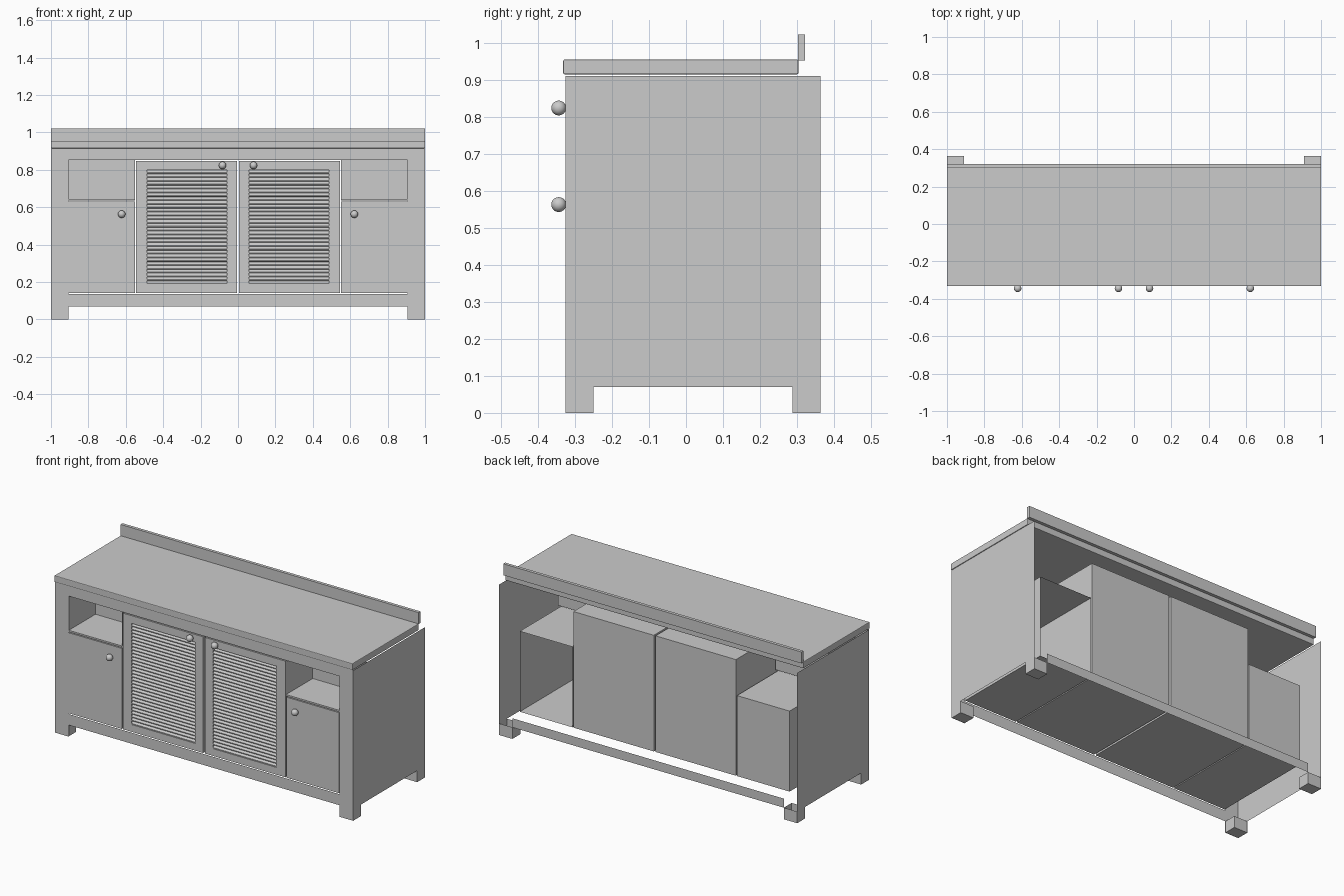
import bpy, bmesh
from mathutils import Vector

if "Cube" in bpy.data.objects:
    bpy.data.objects.remove(bpy.data.objects["Cube"])

FRONT, BACK = -0.325, 0.363


def finish(name, bm):
    me = bpy.data.meshes.new(name)
    bm.to_mesh(me)
    bm.free()
    ob = bpy.data.objects.new(name, me)
    bpy.context.collection.objects.link(ob)
    return ob


def box(name, xs, ys, zs, skip=()):
    """Box from ranges; skip lists outward directions left open."""
    bm = bmesh.new()
    bmesh.ops.create_cube(bm, size=1)
    lo, hi = zip(*(sorted(r) for r in (xs, ys, zs)))
    for v in bm.verts:
        v.co = [hi[i] if v.co[i] > 0 else lo[i] for i in range(3)]
    bm.normal_update()
    gone = [f for f in bm.faces if any(f.normal.dot(Vector(d)) > 0.9 for d in skip)]
    bmesh.ops.delete(bm, geom=gone, context='FACES')
    return finish(name, bm)


def plate(name, polys):
    """Thin sheet made of flat polygons."""
    bm = bmesh.new()
    for p in polys:
        bm.faces.new([bm.verts.new(c) for c in p])
    bmesh.ops.remove_doubles(bm, verts=bm.verts, dist=1e-5)
    return finish(name, bm)


def front_rect(x0, x1, z0, z1, y=FRONT):
    return [(x0, y, z0), (x1, y, z0), (x1, y, z1), (x0, y, z1)]


def louvers(name, x0, x1, z0, z1, n):
    """Row of sloping slats, sawtooth in section."""
    prof = []
    h = (z1 - z0) / n
    for i in range(n):
        z = z0 + i * h
        prof += [(-0.309, z), (-0.323, z + 0.001), (-0.323, z + 0.006)]
    prof.append((-0.309, z1))
    bm = bmesh.new()
    rows = [[bm.verts.new((x, y, z)) for x in (x0, x1)] for y, z in prof]
    for a, b in zip(rows, rows[1:]):
        bm.faces.new((a[0], a[1], b[1], b[0]))
    return finish(name, bm)


# countertop with softened edges, and backsplash
top = box("countertop", (-1, 1), (-0.332, 0.304), (0.915, 0.955))
bev = top.modifiers.new("bevel", 'BEVEL')
bev.width, bev.segments = 0.004, 2
box("backsplash", (-1, 1), (0.303, 0.322), (0.953, 1.022))

# front frame rails
plate("top_rail", [front_rect(-0.907, 0.907, 0.852, 0.915)])
plate("bottom_rail", [front_rect(-0.907, 0.907, 0.07, 0.137)])
plate("back_rail", [front_rect(0.91, -0.91, 0.07, 0.125, BACK)])

for s, side in ((-1, "left"), (1, "right")):
    # side panel cut away between the feet
    yz = [(FRONT, 0), (-0.25, 0), (-0.25, 0.07), (0.288, 0.07), (0.288, 0),
          (BACK, 0), (BACK, 0.911), (FRONT, 0.911)]
    plate(f"{side}_side_panel", [[(s, y, z) for y, z in yz][::s]])

    # front stile and the strip under the niche
    plate(f"{side}_stile", [front_rect(*sorted((s * 0.907, s)), 0.0, 0.915)])
    plate(f"{side}_niche_strip", [front_rect(*sorted((s * 0.55, s * 0.907)), 0.635, 0.645)])

    # feet, open on top
    for end, ys in (("front", (FRONT + 0.001, -0.25)), ("back", (0.288, BACK))):
        box(f"{side}_{end}_foot", (s * 0.91, s * 0.9995), ys, (0, 0.07), [(0, 0, 1)])

    # lower outer cupboard; the right one has no back
    box(f"{side}_cupboard", (s * 0.552, s * 0.905), (FRONT, 0.30), (0.142, 0.63),
        [(0, 1, 0)] if s > 0 else [])

    # open niche above it
    box(f"{side}_niche", (s * 0.55, s * 0.907), (FRONT, -0.07), (0.645, 0.852), [(0, -1, 0)])

    # centre cupboard body
    x0, x1 = sorted((s * 0.006, s * 0.545))
    z0, z1 = 0.142, 0.846
    box(f"{side}_centre_cupboard", (x0, x1), (FRONT, 0.30), (z0, z1), [(0, -1, 0)])

    # door face framing the slats, with the opening's inner edges
    a, b = sorted((s * 0.059, s * 0.487))
    c, d = 0.186, 0.799
    faces = [front_rect(x0, a, z0, z1), front_rect(b, x1, z0, z1),
             front_rect(a, b, z0, c), front_rect(a, b, d, z1)]
    ring = [(a, c), (b, c), (b, d), (a, d)]
    for (p, q), (r, t) in zip(ring, ring[1:] + ring[:1]):
        faces.append([(p, FRONT, q), (p, -0.309, q), (r, -0.309, t), (r, FRONT, t)])
    plate(f"{side}_louver_door", faces)
    louvers(f"{side}_slats", a, b, c, d, 30)

    # round knobs
    for kind, x, z in (("cupboard", 0.622, 0.563), ("louver_door", 0.083, 0.824)):
        bpy.ops.mesh.primitive_uv_sphere_add(segments=24, ring_count=14, radius=0.02,
                                             location=(s * x, -0.344, z))
        knob = bpy.context.object
        knob.name = f"{side}_{kind}_knob"
        bpy.ops.object.shade_smooth()
